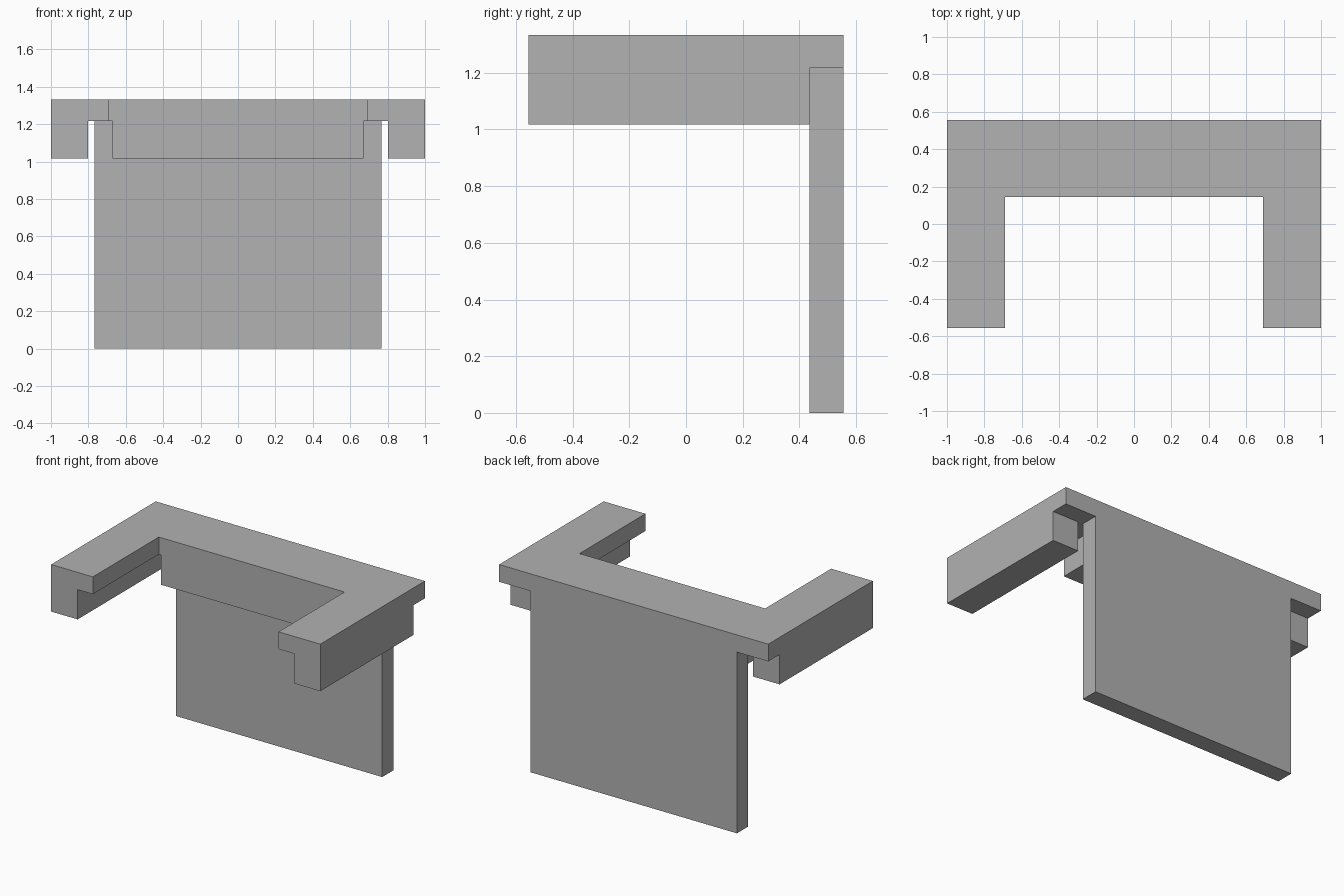
import bpy
import bmesh

cube = bpy.data.objects.get("Cube")
if cube:
    bpy.data.objects.remove(cube, do_unlink=True)

grey = bpy.data.materials.new("plain_grey")
grey.use_nodes = True
COLOUR = (0.445, 0.445, 0.445, 1)
grey.diffuse_color = COLOUR
grey.node_tree.nodes["Principled BSDF"].inputs["Base Color"].default_value = COLOUR

# Shared levels
FRONT, BACK = -0.555, 0.555
PANEL_FRONT = 0.435
RAIL_FRONT = 0.145
TOP, SLAB_BOTTOM, BEAM_BOTTOM = 1.333, 1.217, 1.017


def prism(name, outline, z0, z1):
    """Extrude a plan outline (counter-clockwise) from z0 up to z1."""
    bm = bmesh.new()
    base = bm.faces.new([bm.verts.new((x, y, z0)) for x, y in outline])
    walls = bmesh.ops.extrude_face_region(bm, geom=[base], use_keep_orig=True)
    top = [g for g in walls["geom"] if isinstance(g, bmesh.types.BMVert)]
    bmesh.ops.translate(bm, verts=top, vec=(0, 0, z1 - z0))
    bmesh.ops.recalc_face_normals(bm, faces=bm.faces)
    mesh = bpy.data.meshes.new(name)
    bm.to_mesh(mesh)
    bm.free()
    mesh.materials.append(grey)
    obj = bpy.data.objects.new(name, mesh)
    bpy.context.collection.objects.link(obj)
    return obj


def box(name, x0, x1, y0, y1, z0, z1):
    return prism(name, [(x0, y0), (x1, y0), (x1, y1), (x0, y1)], z0, z1)


# U-shaped top: one half of the outline, mirrored for the other
half = [(0.69, RAIL_FRONT), (0.69, FRONT), (1, FRONT), (1, BACK)]
prism("top_slab", half + [(-x, y) for x, y in reversed(half)], SLAB_BOTTOM, TOP)

# Upright back panel
box("back_panel", -0.767, 0.767, PANEL_FRONT, BACK, 0, SLAB_BOTTOM)

# Thick rail under the slab, in front of the panel
box("back_rail", -0.672, 0.672, RAIL_FRONT, PANEL_FRONT, BEAM_BOTTOM, SLAB_BOTTOM)

# Beams under the two arms, flush with the outer sides
for side, sign in (("left", 1), ("right", -1)):
    x0, x1 = sorted((sign * 0.803, sign))
    box(side + "_arm_beam", x0, x1, FRONT, PANEL_FRONT, BEAM_BOTTOM, SLAB_BOTTOM)
